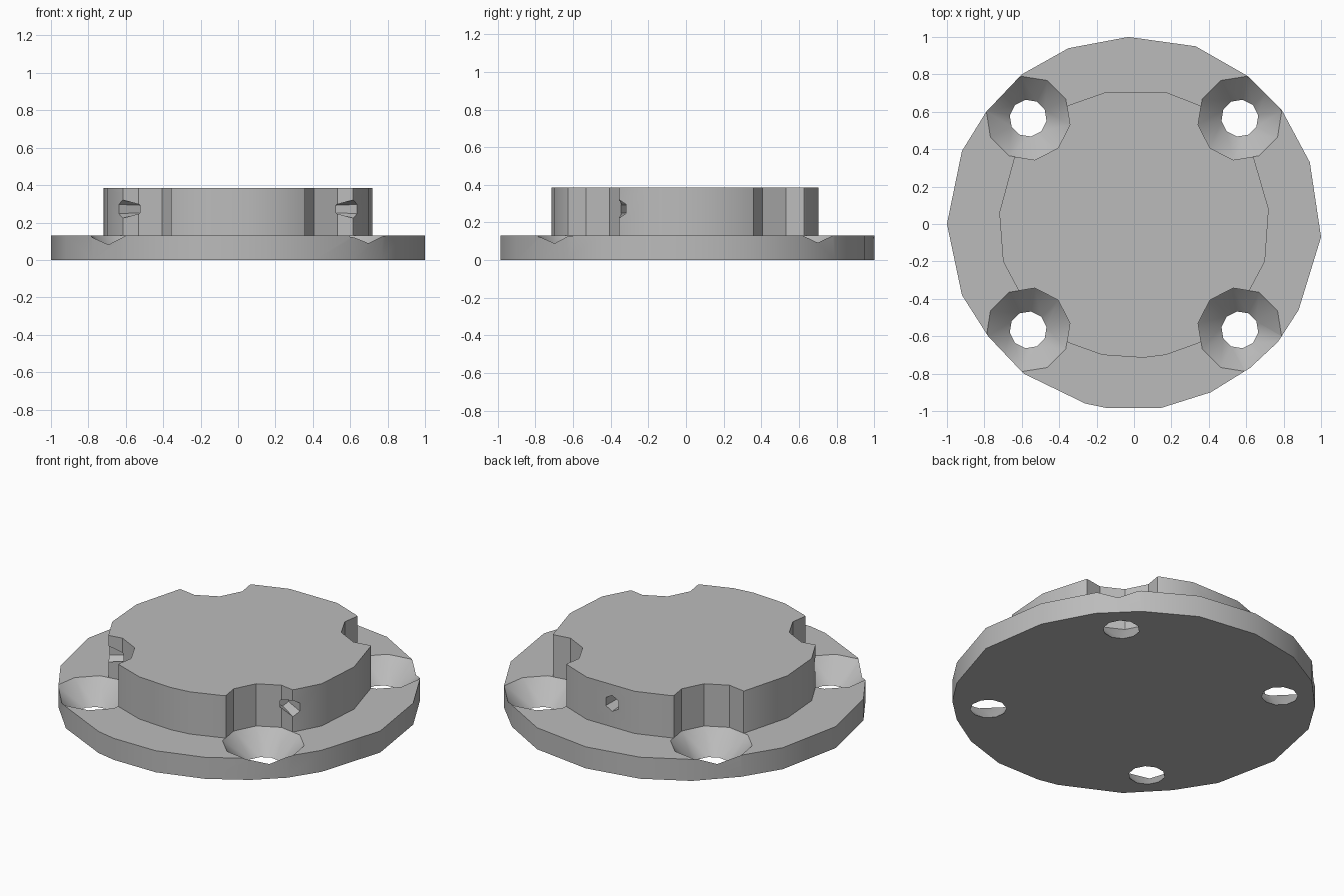
import bpy, bmesh, math
from mathutils import Matrix, Vector

cube = bpy.data.objects.get("Cube")
if cube:
    bpy.data.objects.remove(cube, do_unlink=True)

FLANGE_TOP, BOSS_TOP = 0.13, 0.385
BOLT = 0.566          # bolt hole offset in x and y
SCREW_Z = 0.272

grey = bpy.data.materials.new("light grey")
grey.use_nodes = True
colour = (0.5, 0.5, 0.5, 1)
grey.diffuse_color = colour
grey.node_tree.nodes["Principled BSDF"].inputs["Base Color"].default_value = colour


def finish(name, bm):
    bmesh.ops.recalc_face_normals(bm, faces=bm.faces)
    mesh = bpy.data.meshes.new(name)
    bm.to_mesh(mesh)
    bm.free()
    mesh.materials.append(grey)
    obj = bpy.data.objects.new(name, mesh)
    bpy.context.collection.objects.link(obj)
    return obj


def prism(name, outline, z0, z1):
    bm = bmesh.new()
    face = bm.faces.new([bm.verts.new((x, y, z0)) for x, y in outline])
    top = bmesh.ops.extrude_face_region(bm, geom=[face])["geom"]
    verts = [v for v in top if isinstance(v, bmesh.types.BMVert)]
    bmesh.ops.translate(bm, verts=verts, vec=(0, 0, z1 - z0))
    return finish(name, bm)


def lathe(name, profile, sides, matrix):
    """Closed faceted solid from (radius, height) pairs."""
    bm = bmesh.new()
    rings = []
    for r, h in profile:
        angles = [math.tau * i / sides for i in range(sides)]
        rings.append([bm.verts.new(matrix @ Vector((r * math.cos(a), r * math.sin(a), h)))
                      for a in angles])
    for low, high in zip(rings, rings[1:]):
        for i in range(sides):
            j = (i + 1) % sides
            bm.faces.new((low[i], low[j], high[j], high[i]))
    bm.faces.new(rings[0])
    bm.faces.new(rings[-1])
    obj = finish(name, bm)
    obj.hide_render = True
    return obj


def cut(obj, cutters):
    bpy.context.view_layer.objects.active = obj
    for cutter in cutters:
        mod = obj.modifiers.new("cut", 'BOOLEAN')
        mod.operation, mod.solver, mod.object = 'DIFFERENCE', 'EXACT', cutter
        bpy.ops.object.modifier_apply(modifier=mod.name)


# Coarse round flange
flange = prism("flange", [
    (-0.03, 1), (-0.35, 0.94), (-0.6, 0.8), (-0.79, 0.6), (-0.92, 0.39), (-1, 0),
    (-0.92, -0.38), (-0.78, -0.6), (-0.59, -0.8), (-0.26, -0.96), (-0.14, -0.985),
    (0.14, -0.985), (0.41, -0.9), (0.62, -0.77), (0.77, -0.63), (0.88, -0.46),
    (1, -0.07), (0.94, 0.33), (0.79, 0.61), (0.61, 0.79), (0.33, 0.95)], 0, FLANGE_TOP)

# Raised boss, with its corners left full for the pockets to cut
boss = prism("boss", [
    (0.17, 0.705), (-0.15, 0.705), (-0.35, 0.635), (-0.5, 0.5), (-0.64, 0.355),
    (-0.72, 0.06), (-0.7, -0.2), (-0.62, -0.35), (-0.5, -0.5), (-0.35, -0.635),
    (-0.17, -0.7), (0.05, -0.715), (0.17, -0.7), (0.35, -0.635), (0.5, -0.5),
    (0.62, -0.35), (0.7, -0.2), (0.72, 0.08), (0.64, 0.355), (0.5, 0.5),
    (0.35, 0.635)], FLANGE_TOP, BOSS_TOP)

# Four countersunk bolt holes with straight pockets above
bolt_cutters = []
for k in range(4):
    turn = math.radians(45 + 90 * k)
    place = (Matrix.Rotation(turn, 4, 'Z')
             @ Matrix.Translation((BOLT * math.sqrt(2), 0, 0)))
    bolt_cutters.append(lathe("bolt_cutter", [(0.08, -0.02), (0.226, FLANGE_TOP), (0.226, 0.5)],
                              10, place))

# Three small radial set screw pits
screw_cutters = []
for degrees in (90, -30, -150):
    place = (Matrix.Rotation(math.radians(degrees), 4, 'Z')
             @ Matrix.Translation((0, 0, SCREW_Z))
             @ Matrix.Rotation(math.pi / 2, 4, 'Y'))
    screw_cutters.append(lathe("screw_cutter", [(0.04, 0.58), (0.055, 0.8)], 6, place))

cut(flange, bolt_cutters)
cut(boss, bolt_cutters + screw_cutters)
for cutter in bolt_cutters + screw_cutters:
    bpy.data.objects.remove(cutter, do_unlink=True)

# Soft shading round the rims, crisp edges elsewhere
bpy.ops.object.select_all(action='DESELECT')
for obj in (flange, boss):
    obj.select_set(True)
bpy.context.view_layer.objects.active = flange
bpy.ops.object.shade_smooth_by_angle(angle=math.radians(30))
